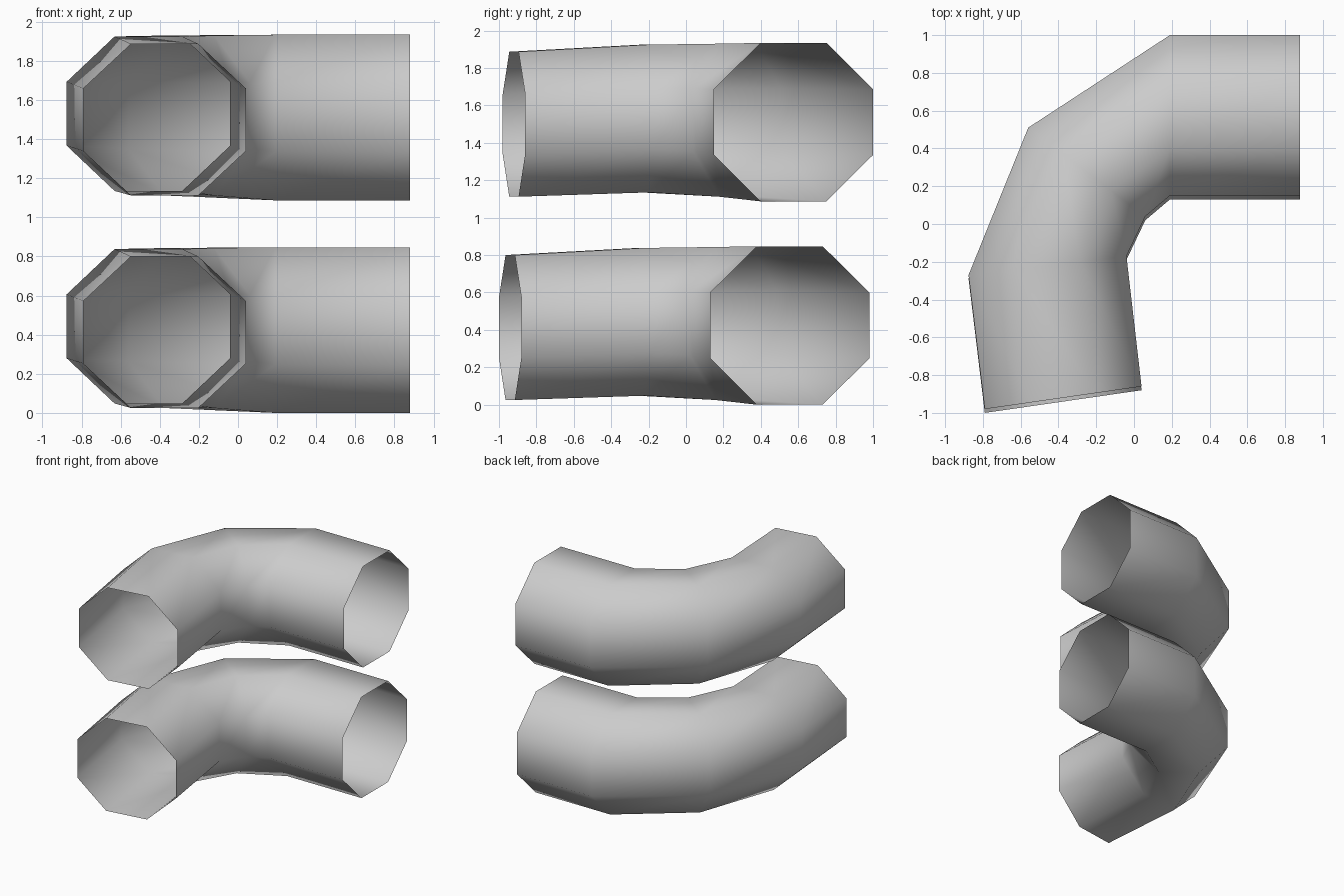
import bpy, bmesh
from math import sin, cos, pi
from mathutils import Vector

cube = bpy.data.objects.get("Cube")
if cube:
    bpy.data.objects.remove(cube, do_unlink=True)

# Plain grey for both pipes
grey = bpy.data.materials.new("light grey")
colour = (0.6, 0.6, 0.6, 1)
grey.diffuse_color = colour
grey.use_nodes = True
grey.node_tree.nodes["Principled BSDF"].inputs["Base Color"].default_value = colour

SIDES = 8
# Each ring: inner edge (x, y), outer edge (x, y), bottom z, top z
RINGS = [
    ((0.88, 0.15), (0.88, 1.0), 0.0, 0.847),
    ((0.19, 0.15), (0.19, 1.0), 0.0, 0.847),
    ((0.06, 0.04), (-0.56, 0.51), 0.025, 0.843),
    ((-0.04, -0.17), (-0.876, -0.27), 0.048, 0.838),
    ((0.04, -0.86), (-0.79, -0.98), 0.025, 0.80),
]


def bent_pipe(name, shift):
    """Open octagonal pipe bridged through the mitred rings."""
    bm = bmesh.new()
    loops = []
    for inner, outer, low, high in RINGS:
        a, b = Vector((*inner, 0)), Vector((*outer, 0))
        centre = (a + b) / 2 + Vector((0, 0, (low + high) / 2))
        across, up = (b - a) / 2, Vector((0, 0, (high - low) / 2))
        loop = []
        for i in range(SIDES):
            t = (i + 0.5) * 2 * pi / SIDES
            offset = (across * cos(t) + up * sin(t)) / cos(pi / SIDES)
            loop.append(bm.verts.new(centre + offset + shift))
        loops.append(loop)
    for p, q in zip(loops, loops[1:]):
        for i in range(SIDES):
            j = (i + 1) % SIDES
            bm.faces.new((p[i], q[i], q[j], p[j])).smooth = True
    mesh = bpy.data.meshes.new(name)
    bm.to_mesh(mesh)
    bm.free()
    mesh.materials.append(grey)
    bpy.context.collection.objects.link(bpy.data.objects.new(name, mesh))


bent_pipe("lower_pipe", Vector((0, -0.02, 0)))
bent_pipe("upper_pipe", Vector((0, 0, 1.087)))
